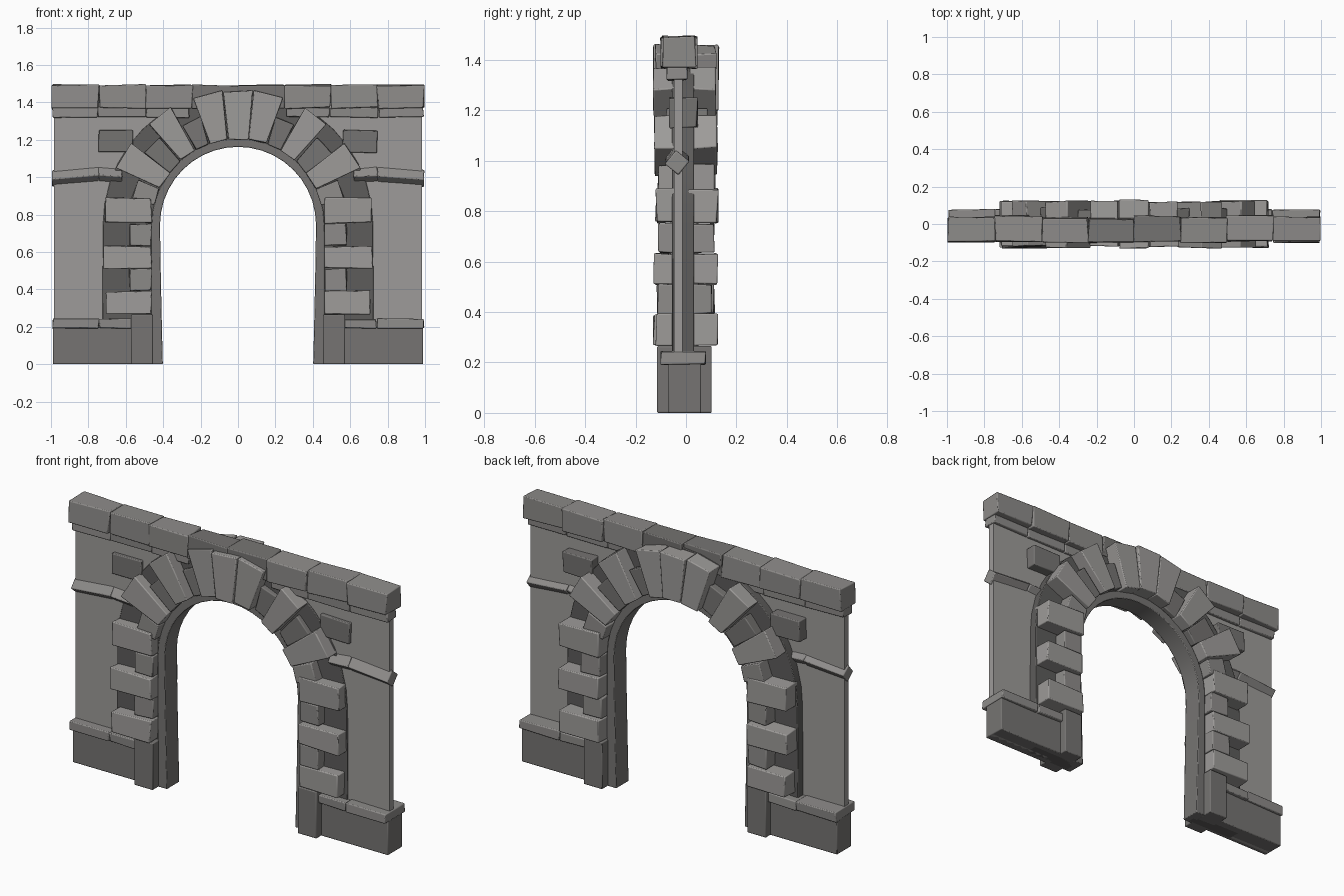
import bpy, bmesh, math, random
from mathutils import Vector

if "Cube" in bpy.data.objects:
    bpy.data.objects.remove(bpy.data.objects["Cube"])

random.seed(4)
CZ = 0.745  # springing height of the arch

# Stone greys, from weathered light to shadowed dark
TONES = {}
for key, v in (("pale", 0.34), ("mid", 0.27), ("dim", 0.18), ("dark", 0.11)):
    TONES[key] = bpy.data.materials.new("stone_" + key)
    TONES[key].diffuse_color = (v, v * 0.97, v * 0.94, 1)


def finish(name, bm, tone, bevel=0.006):
    bmesh.ops.recalc_face_normals(bm, faces=bm.faces)
    me = bpy.data.meshes.new(name)
    bm.to_mesh(me)
    bm.free()
    me.materials.append(TONES[tone])
    ob = bpy.data.objects.new(name, me)
    bpy.context.collection.objects.link(ob)
    if bevel:
        mod = ob.modifiers.new("worn_edges", 'BEVEL')
        mod.width, mod.segments, mod.limit_method = bevel, 2, 'ANGLE'
    bpy.ops.object.select_all(action='DESELECT')
    ob.select_set(True)
    bpy.context.view_layer.objects.active = ob
    bpy.ops.object.shade_smooth_by_angle(angle=math.radians(35))
    return ob


def loft(name, ring_a, ring_b, tone="pale", jitter=0.0, bevel=0.005):
    """Solid between two matching rings of 3D points, with slightly uneven corners."""
    bm = bmesh.new()

    def vert(p):
        return bm.verts.new(Vector(p) + Vector([random.uniform(-jitter, jitter) for _ in range(3)]))
    a, b = [vert(p) for p in ring_a], [vert(p) for p in ring_b]
    n = len(a)
    bm.faces.new(a)
    bm.faces.new(b)
    for i in range(n):
        j = (i + 1) % n
        bm.faces.new((a[i], a[j], b[j], b[i]))
    return finish(name, bm, tone, bevel)


def stone(name, xz, y0, y1, tone="pale", jitter=0.005):
    return loft(name, [(x, y0, z) for x, z in xz], [(x, y1, z) for x, z in xz], tone, jitter)


def box(name, x0, x1, y0, y1, z0, z1, tone="pale", jitter=0.004):
    return stone(name, [(x0, z0), (x1, z0), (x1, z1), (x0, z1)], y0, y1, tone, jitter)


def band(name, inner, outer, y0, y1, tone, bevel=0.004):
    """Open arch-shaped band between two matching xz paths."""
    bm = bmesh.new()
    rows = [[bm.verts.new(p) for p in ((a[0], y0, a[1]), (b[0], y0, b[1]),
                                       (b[0], y1, b[1]), (a[0], y1, a[1]))]
            for a, b in zip(inner, outer)]
    for r, q in zip(rows, rows[1:]):
        for i in range(4):
            j = (i + 1) % 4
            bm.faces.new((r[i], r[j], q[j], q[i]))
    bm.faces.new(rows[0])
    bm.faces.new(rows[-1])
    return finish(name, bm, tone, bevel)


def arch_path(r, foot=0.0, n=20):
    """Legs up to the springing line, then a half circle."""
    leg = [(r - foot, 0.0), (r - foot * 0.6, 0.25), (r - foot * 0.25, 0.5)]
    arc = [(r * math.cos(math.pi * i / n), CZ + r * math.sin(math.pi * i / n)) for i in range(n + 1)]
    return leg + arc + [(-x, z) for x, z in reversed(leg)]


# Thin wall panel: arch opening inside, rectangle outside
outline = [(max(-0.985, min(0.985, x)), min(1.4, z)) for x, z in arch_path(1.25)]
band("wall_panel", arch_path(0.6), outline, -0.048, -0.014, "pale", 0)

# Core of the arch behind the stones, and the lining of the opening
band("arch_core", arch_path(0.43), arch_path(0.722, -0.005), -0.055, 0.032, "dark")
band("arch_lining", arch_path(0.417, 0.015), arch_path(0.462), -0.062, 0.05, "dim")

# Coping course of eight uneven blocks
edges = [-0.995, -0.745, -0.49, -0.245, 0.0, 0.25, 0.495, 0.745, 0.995]
for i, (a, b) in enumerate(zip(edges, edges[1:])):
    dy = (0, 0.004, -0.004, -0.008, 0.004, -0.004, 0.004, 0)[i]
    box(f"coping_block_{i}", a + 0.001, b - 0.001, -0.095 + dy, 0.037 + dy, 1.37, 1.493,
        "dim" if i in (3, 4) else "mid", 0.006)

for s, side in ((-1, "left"), (1, "right")):
    # Moulding under the coping
    for i, (a, b) in enumerate(((0.26, 0.49), (0.49, 0.75), (0.75, 0.992))):
        box(f"coping_moulding_{side}_{i}", s * a, s * b, -0.075, 0.005, 1.32, 1.372, "mid")

    # Diamond-section string course, sagging towards the end
    for i, (a, za, b, zb) in enumerate(((0.62, 1.005, 0.745, 1.015), (0.745, 1.012, 0.995, 0.992))):
        def ring(x, z):
            return [(s * x, -0.035 + dy, z + dz) for dy, dz in
                    ((-0.048, -0.004), (0.004, -0.048), (0.048, 0.004), (-0.004, 0.048))]
        loft(f"string_course_{side}_{i}", ring(a, za), ring(b, zb), "mid", 0.003)

    # Plinth, its ledge and the pier foot
    box(f"plinth_{side}", s * 0.55, s * 0.99, -0.07, 0.06, 0.0, 0.2, "dim", 0)
    box(f"plinth_ledge_{side}_inner", s * 0.56, s * 0.742, -0.095, 0.08, 0.192, 0.243, "mid")
    box(f"plinth_ledge_{side}_outer", s * 0.744, s * 0.993, -0.1, 0.078, 0.19, 0.245, "mid")
    box(f"pier_foot_{side}", s * 0.455, s * 0.572, -0.115, 0.102, 0.0, 0.265, "dim", 0)

    # Single stone set in the spandrel
    box(f"spandrel_stone_{side}", s * 0.56, s * 0.745, -0.068, 0.045, 1.13, 1.25, "dim")

    for f, face in ((-1, "front"), (1, "back")):
        back = f * 0.022 - 0.012
        # Alternating wide and narrow jamb stones
        jambs = ((0.705, 0.267, 0.39), (0.58, 0.393, 0.51), (0.717, 0.512, 0.63),
                 (0.58, 0.635, 0.75), (0.712, 0.755, 0.888))
        for i, (x1, z0, z1) in enumerate(jambs):
            wide = i % 2 == 0
            depth = (0.122 if wide else 0.108) + random.uniform(-0.006, 0.006)
            box(f"jamb_stone_{side}_{face}_{i}", s * 0.463, s * x1, f * depth, back, z0, z1,
                "pale" if wide else "mid", 0.005)

        # Wedge stones: angle from horizontal, half angle, outer radius, depth, tone
        wedges = ((19, 5.5, 0.585, 0.11, "mid"), (31.3, 6.1, 0.72, 0.123, "pale"),
                  (42.5, 5.2, 0.63, 0.085, "dim"), (54.5, 5.8, 0.72, 0.123, "pale"),
                  (65.5, 5.0, 0.61, 0.08, "dim"), (77, 6.2, 0.72, 0.122, "pale"))
        for i, (ang, half, r1, depth, tone) in enumerate(wedges):
            pts = []
            for r, d in ((0.46, -half), (r1, -half), (r1, half), (0.46, half)):
                t = math.radians(ang + d)
                pts.append((s * r * math.cos(t), CZ + r * math.sin(t)))
            stone(f"wedge_stone_{side}_{face}_{i}", pts,
                  f * (depth + random.uniform(-0.006, 0.006)), back, tone, 0.005)

# Keystones on both faces
for f, face in ((-1, "front"), (1, "back")):
    stone(f"keystone_{face}", [(-0.053, 1.2), (0.058, 1.2), (0.08, 1.462), (-0.08, 1.455)],
          f * 0.13, f * 0.022 - 0.012, "pale", 0.003)

for m in bpy.data.materials:
    if m.users and not m.is_grease_pencil:
        m.use_nodes = True
        m.node_tree.nodes["Principled BSDF"].inputs["Base Color"].default_value = m.diffuse_color
